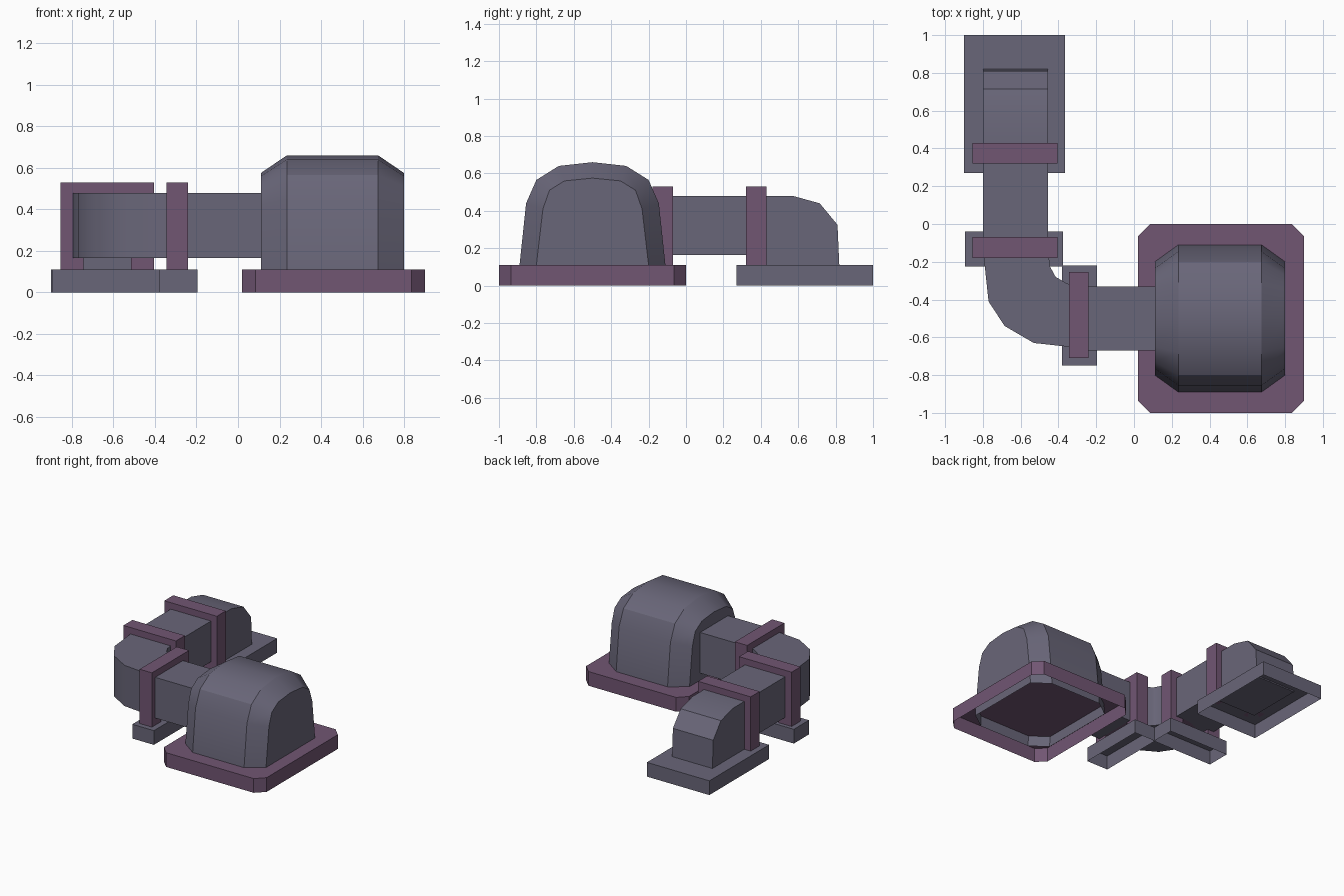
import bpy, bmesh, math

cube = bpy.data.objects.get("Cube")
if cube:
    bpy.data.objects.remove(cube, do_unlink=True)


def material(name, rgb):
    m = bpy.data.materials.new(name)
    m.use_nodes = True
    m.diffuse_color = (*rgb, 1)
    bsdf = next(n for n in m.node_tree.nodes if n.type == 'BSDF_PRINCIPLED')
    bsdf.inputs["Base Color"].default_value = (*rgb, 1)
    return m


GREY = material("slate grey", (0.141, 0.133, 0.19))
PURPLE = material("dusty purple", (0.165, 0.092, 0.171))


def loft(name, rings, mat, start_cap=True, end_cap=True, closed=True, smooth=False):
    """Skin a list of equal-length point rings."""
    bm = bmesh.new()
    rows = [[bm.verts.new(p) for p in ring] for ring in rings]
    n = len(rows[0])
    for a, b in zip(rows, rows[1:]):
        for i in range(n if closed else n - 1):
            j = (i + 1) % n
            bm.faces.new((a[i], a[j], b[j], b[i]))
    if start_cap:
        bm.faces.new(rows[0][::-1])
    if end_cap:
        bm.faces.new(rows[-1])
    bmesh.ops.recalc_face_normals(bm, faces=bm.faces)
    mesh = bpy.data.meshes.new(name)
    bm.to_mesh(mesh)
    bm.free()
    mesh.materials.append(mat)
    ob = bpy.data.objects.new(name, mesh)
    bpy.context.collection.objects.link(ob)
    if smooth:
        bpy.ops.object.select_all(action='DESELECT')
        ob.select_set(True)
        bpy.context.view_layer.objects.active = ob
        bpy.ops.object.shade_smooth_by_angle(angle=math.radians(31))
    return ob


def prism(name, outline, axis, lo, hi, mat, **kw):
    """Extrude a 2D outline along an axis."""
    place = {'x': lambda a, b, t: (t, a, b),
             'y': lambda a, b, t: (a, t, b),
             'z': lambda a, b, t: (a, b, t)}[axis]
    return loft(name, [[place(a, b, t) for a, b in outline] for t in (lo, hi)], mat, **kw)


def rect(a0, a1, b0, b1, cut=0):
    if not cut:
        return [(a0, b0), (a1, b0), (a1, b1), (a0, b1)]
    return [(a0 + cut, b0), (a1 - cut, b0), (a1, b0 + cut), (a1, b1 - cut),
            (a1 - cut, b1), (a0 + cut, b1), (a0, b1 - cut), (a0, b0 + cut)]


FOOT, LOW, HIGH = 0.11, 0.165, 0.48

# Hollow bases, open underneath
prism("dome_base", rect(0.02, 0.9, -1, 0, 0.065), 'z', 0, FOOT, PURPLE, start_cap=False)
for name, box in (("outlet_base", (-0.9, -0.365, 0.27, 1.0)),
                  ("front_foot", (-0.38, -0.195, -0.75, -0.22)),
                  ("middle_foot", (-0.895, -0.375, -0.225, -0.04))):
    prism(name, rect(*box), 'z', 0, FOOT, GREY, start_cap=False)

# Domed housing: narrow arch, two wide arches, narrow arch
wide = [(0.395, 0.03), (0.39, FOOT), (0.355, 0.44), (0.3, 0.565), (0.18, 0.64), (0, 0.66)]
narrow = [(0.305, 0.03), (0.3, FOOT), (0.265, 0.41), (0.23, 0.51), (0.15, 0.56), (0, 0.575)]


def arch(x, half):
    full = [(-w, z) for w, z in half] + [(w, z) for w, z in half[-2::-1]]
    return [(x, w - 0.5, z) for w, z in full]


loft("dome", [arch(0.11, narrow), arch(0.235, wide), arch(0.675, wide), arch(0.8, narrow)],
     GREY, closed=False, smooth=True)

# Straight pipes
prism("front_pipe", rect(-0.67, -0.33, LOW, HIGH), 'x', -0.3, 0.15, GREY)
prism("side_pipe", rect(-0.8, -0.455, LOW, HIGH), 'y', -0.12, 0.38, GREY)

# Elbow joining the two pipes
outer = [(-0.3, -0.655), (-0.53, -0.63), (-0.685, -0.54), (-0.77, -0.41), (-0.8, -0.13)]
inner = [(-0.3, -0.33), (-0.355, -0.315), (-0.415, -0.28), (-0.445, -0.225), (-0.455, -0.13)]
loft("elbow", [[(*o, LOW), (*i, LOW), (*i, HIGH), (*o, HIGH)] for o, i in zip(outer, inner)],
     GREY, smooth=True)

# Outlet hood curving down to its base
hood = [(0.38, 0.1), (0.38, HIGH), (0.57, HIGH), (0.715, 0.44), (0.81, 0.325), (0.82, 0.1)]
prism("outlet_hood", hood, 'x', -0.8, -0.455, GREY, smooth=True)


# Clamps with a shallow notch between their legs
def clamp(name, axis, a0, a1, lo, hi):
    leg, top = 0.11, 0.53
    outline = [(a0, FOOT), (a0 + leg, FOOT), (a0 + leg, LOW), (a1 - leg, LOW),
               (a1 - leg, FOOT), (a1, FOOT), (a1, top), (a0, top)]
    prism(name, outline, axis, lo, hi, PURPLE)


clamp("front_clamp", 'x', -0.71, -0.255, -0.345, -0.24)
clamp("middle_clamp", 'y', -0.855, -0.405, -0.18, -0.07)
clamp("outlet_clamp", 'y', -0.855, -0.405, 0.32, 0.43)
